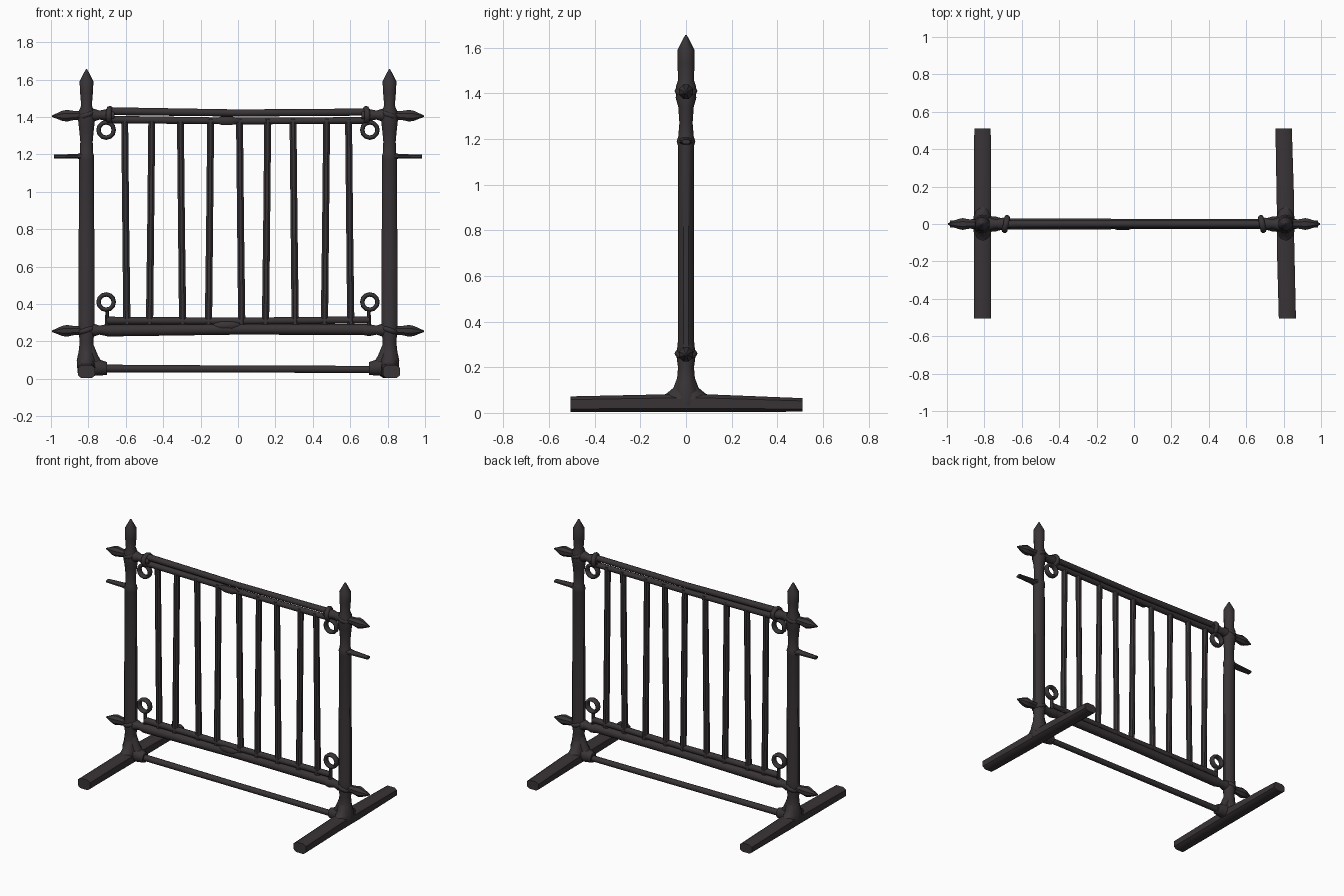
import bpy, bmesh, math
from mathutils import Vector

old = bpy.data.objects.get("Cube")
if old:
    bpy.data.objects.remove(old)

iron = bpy.data.materials.new("dark iron")
iron.use_nodes = True
colour = (0.041, 0.034, 0.036, 1)
iron.diffuse_color = colour
bsdf = iron.node_tree.nodes["Principled BSDF"]
bsdf.inputs["Base Color"].default_value = colour
bsdf.inputs["Roughness"].default_value = 0.8


def finish(obj, name, angle=40):
    obj.name = name
    obj.data.materials.append(iron)
    bpy.ops.object.select_all(action="DESELECT")
    obj.select_set(True)
    bpy.context.view_layer.objects.active = obj
    bpy.ops.object.shade_smooth_by_angle(angle=math.radians(angle))
    return obj


def loft(name, axis, stations, sides=10, power=1.0):
    """Rings (x, y, z, radius_u, radius_v) joined along an axis; power < 1 squares them."""
    u, v = {"x": ((0, 1, 0), (0, 0, 1)), "y": ((1, 0, 0), (0, 0, 1)),
            "z": ((1, 0, 0), (0, 1, 0))}[axis]
    u, v = Vector(u), Vector(v)
    bm = bmesh.new()
    rings = []
    for x, y, z, ru, rv in stations:
        ring = []
        for i in range(sides):
            a = math.tau * (i + 0.5) / sides
            c, s = math.cos(a), math.sin(a)
            c = math.copysign(abs(c) ** power, c)
            s = math.copysign(abs(s) ** power, s)
            ring.append(bm.verts.new(Vector((x, y, z)) + u * c * ru + v * s * rv))
        rings.append(ring)
    for a, b in zip(rings, rings[1:]):
        for i in range(sides):
            j = (i + 1) % sides
            bm.faces.new((a[i], a[j], b[j], b[i]))
    bm.faces.new(rings[0])
    bm.faces.new(rings[-1])
    bmesh.ops.recalc_face_normals(bm, faces=bm.faces)
    mesh = bpy.data.meshes.new(name)
    bm.to_mesh(mesh)
    bm.free()
    obj = bpy.data.objects.new(name, mesh)
    bpy.context.collection.objects.link(obj)
    return finish(obj, name)


def ring(name, loc, major, minor, rot=(0, 0, 0), stretch=1.0):
    bpy.ops.mesh.primitive_torus_add(location=loc, rotation=rot, major_radius=major,
                                     minor_radius=minor, major_segments=12, minor_segments=8)
    obj = bpy.context.object
    obj.scale.z = stretch
    return finish(obj, name, 50)


# Height, half width and half depth up each post
post_profile = [(0.03, .05, .05), (0.1, .055, .055), (0.14, .045, .04), (0.2, .038, .035),
                (0.25, .045, .042), (0.31, .046, .036), (0.7, .044, .034), (1.17, .042, .035),
                (1.19, .043, .041), (1.21, .036, .034), (1.27, .035, .029), (1.34, .042, .034),
                (1.38, .047, .045), (1.43, .044, .044), (1.46, .03, .034), (1.53, .036, .038),
                (1.59, .039, .037), (1.655, .004, .004)]
spike_profile = [(0.80, .03), (0.85, .025), (0.88, .027), (0.915, .034),
                 (0.94, .029), (0.995, .004)]

for s, side in ((-1, "right"), (1, "left")):
    cx = 0.81 * s
    loft(side + "_post", "z", [(cx, 0, z, a, b) for z, a, b in post_profile])

    # Ground foot with a raised middle
    toe = 0.01 if s > 0 else 0
    loft(side + "_foot", "y",
         [(cx + toe, -.505, .038, .048, .036), (cx, -.1, .042, .049, .041),
          (cx, .1, .042, .049, .041), (cx - toe, .51, .035, .046, .031)], 8, 0.6)
    loft(side + "_foot_flare", "z",
         [(cx, 0, .06, .05, .13), (cx, 0, .085, .047, .085),
          (cx, 0, .11, .044, .055), (cx, 0, .16, .038, .036)])

    # Socket that holds the ground bar
    loft(side + "_bar_socket", "x",
         [(.70 * s, 0, .055, .03, .034), (.74 * s, 0, .06, .042, .043),
          (.80 * s, 0, .065, .045, .05)])
    loft(side + "_socket_web", "z",
         [(.755 * s, 0, .08, .035, .03), (.775 * s, 0, .12, .03, .03),
          (.795 * s, 0, .19, .02, .025)])

    # Pointed rail ends and plain peg
    for z, level in ((1.41, "upper"), (0.26, "lower")):
        loft(side + "_" + level + "_spike", "x",
             [(x * s, 0, z - (x - .8) * .03, r, r) for x, r in spike_profile], 8)
        ring(side + "_" + level + "_binding", (cx, 0, z), .035, .015, (0, .35 * s, 0))
        loft(side + "_" + level + "_coupling", "x",
             [(.66 * s, 0, z, .026, .024), (.70 * s, 0, z, .036, .032),
              (.74 * s, 0, z, .025, .024), (.77 * s, 0, z, .036, .034), (cx, 0, z, .03, .03)])
    loft(side + "_peg", "x",
         [(.82 * s, 0, 1.19, .034, .025), (.86 * s, 0, 1.19, .028, .013),
          (.985 * s, 0, 1.188, .02, .011)], 8)

    # Hanging rings and the loops round the top rail
    for z, level in ((1.33, "upper"), (0.41, "lower")):
        ring(side + "_" + level + "_ring", (.705 * s, 0, z), .041, .012,
             (math.pi / 2, 0, 0), 1.7)
    ring(side + "_rail_loop", (.685 * s, 0, 1.41), .036, .013, (0, math.pi / 2, .2 * s), 1.2)
    loft(side + "_lower_ring_shank", "z",
         [(.70 * s, 0, .27, .012, .016), (.70 * s, 0, .37, .01, .014)], 8)

# Paired rails: height at right, middle, left, then radius
for name, reach, zs, r in (("top_rail", .70, (1.431, 1.421, 1.426), .019),
                           ("top_under_rail", .68, (1.386, 1.378, 1.381), .018),
                           ("bottom_over_rail", .70, (.311, .308, .315), .019),
                           ("bottom_rail", .70, (.258, .265, .263), .029),
                           ("ground_bar", .76, (.055, .052, .05), .019)):
    loft(name, "x", [(-reach, 0, zs[0], r * 1.1, r * 1.1), (0, 0, zs[1], r, r),
                     (reach, 0, zs[2], r, r)])

# Upright bars
for i, x in enumerate((-.60, -.467, -.302, -.152, .014, .153, .30, .468, .597)):
    lean = 0.006 * (-1) ** i
    loft("upright_bar_%d" % (i + 1), "z",
         [(x + lean, 0, .29, .021, .02), (x, 0, .8, .02, .019), (x - lean, 0, 1.39, .02, .019)], 8)

# Worn weld lumps on both rails
for name, z in (("top_weld", 1.38), ("bottom_weld", .285)):
    loft(name, "x", [(-.13, -.01, z, .008, .01), (-.09, -.014, z, .02, .024),
                     (-.03, -.014, z, .02, .024), (.01, -.01, z, .008, .01)], 8)
